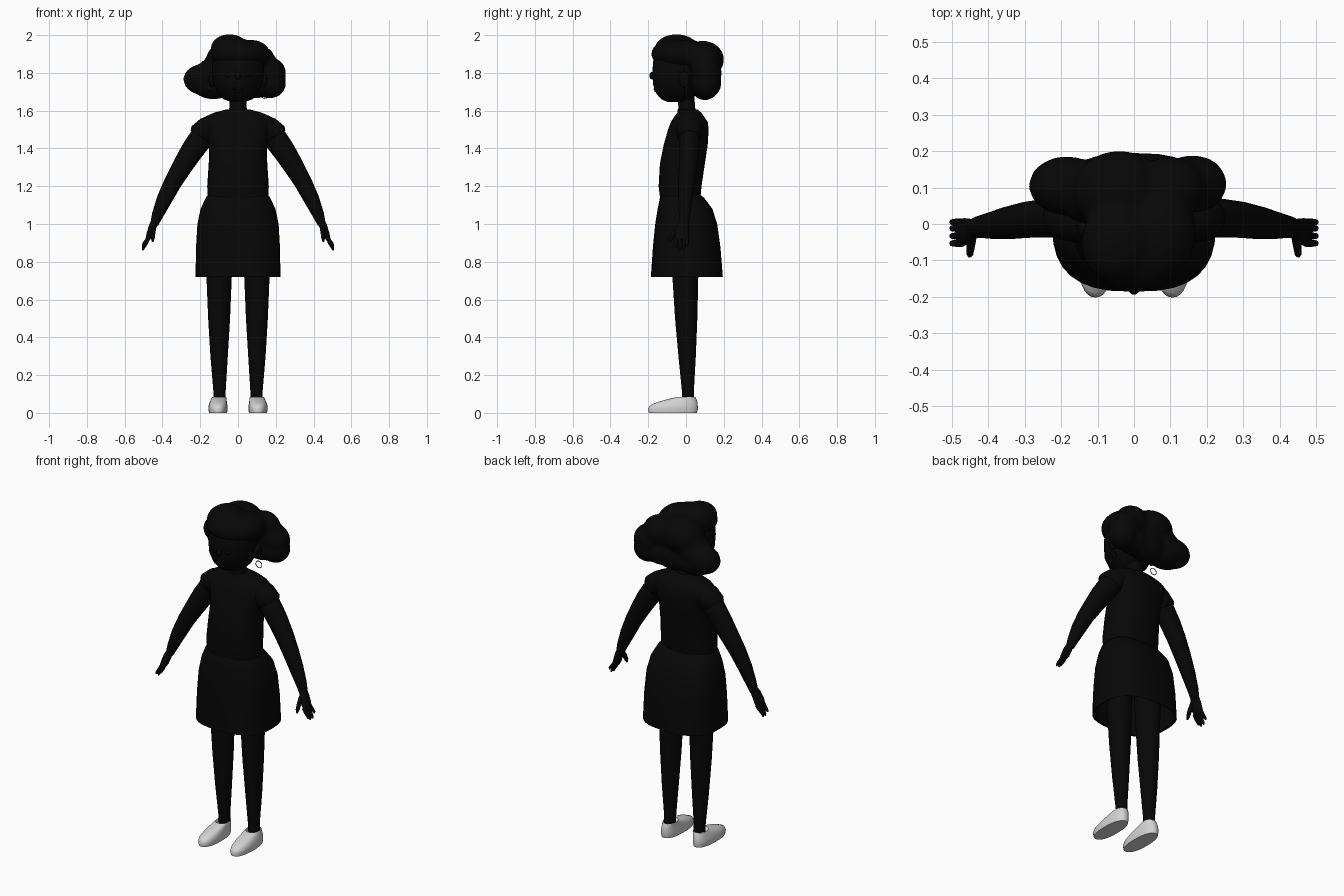
import bpy, bmesh, math
from mathutils import Vector, Matrix

if "Cube" in bpy.data.objects:
    bpy.data.objects.remove(bpy.data.objects["Cube"])


def material(name, value):
    m = bpy.data.materials.new(name)
    m.use_nodes = True
    colour = (value, value, value, 1)
    m.diffuse_color = colour
    m.node_tree.nodes["Principled BSDF"].inputs["Base Color"].default_value = colour
    return m


BLACK = material("black", 0.002)
WHITE = material("shoe white", 0.65)


def finish(name, bm, mat=BLACK, angle=50):
    bmesh.ops.recalc_face_normals(bm, faces=bm.faces)
    mesh = bpy.data.meshes.new(name)
    bm.to_mesh(mesh)
    bm.free()
    mesh.materials.append(mat)
    ob = bpy.data.objects.new(name, mesh)
    bpy.context.collection.objects.link(ob)
    bpy.ops.object.select_all(action='DESELECT')
    ob.select_set(True)
    bpy.context.view_layer.objects.active = ob
    bpy.ops.object.shade_smooth_by_angle(angle=math.radians(angle))
    return ob


def skin(bm, loops, caps=(True, True)):
    for a, b in zip(loops, loops[1:]):
        for i in range(len(a)):
            j = (i + 1) % len(a)
            bm.faces.new((a[i], a[j], b[j], b[i]))
    for use, loop in zip(caps, (loops[0], loops[-1])):
        if use:
            bm.faces.new(loop)


def body(name, rings, power=2.0, mat=BLACK, caps=(True, True), n=32):
    """Upright loft; each ring is z, centre x, half width, front y, back y."""
    bm = bmesh.new()
    loops = []
    for z, cx, w, front, back in rings:
        loop = []
        for i in range(n):
            a = math.tau * i / n
            c, s = math.cos(a), math.sin(a)
            x = math.copysign(abs(c) ** (2 / power), c) * w
            y = math.copysign(abs(s) ** (2 / power), s) * (back - front) / 2
            loop.append(bm.verts.new((cx + x, (front + back) / 2 + y, z)))
        loops.append(loop)
    skin(bm, loops, caps)
    return finish(name, bm, mat)


def limb(name, rings, n=20):
    """Loft along a path; each ring is x, y, z, half depth in y, half thickness."""
    bm = bmesh.new()
    pts = [Vector(r[:3]) for r in rings]
    loops = []
    for k, r in enumerate(rings):
        t = pts[min(k + 1, len(pts) - 1)] - pts[max(k - 1, 0)]
        v = t.cross(Vector((0, 1, 0))).normalized()
        u = v.cross(t).normalized()
        loops.append([bm.verts.new(pts[k] + u * r[3] * math.cos(math.tau * i / n)
                                   + v * r[4] * math.sin(math.tau * i / n)) for i in range(n)])
    skin(bm, loops)
    return finish(name, bm)


def blobs(name, parts):
    """Ellipsoids given by centre and radii, in one mesh."""
    bm = bmesh.new()
    for centre, radii in parts:
        bmesh.ops.create_uvsphere(bm, u_segments=24, v_segments=16, radius=1,
                                  matrix=Matrix.LocRotScale(Vector(centre), None, Vector(radii)))
    return finish(name, bm)


# Clothes and torso
body("shirt", [(1.12, 0, .16, -.135, .075), (1.2, 0, .163, -.145, .082),
               (1.32, 0, .155, -.138, .10), (1.42, 0, .152, -.118, .115),
               (1.5, 0, .175, -.095, .12), (1.54, 0, .19, -.08, .115),
               (1.57, 0, .17, -.06, .095), (1.59, 0, .125, -.045, .08),
               (1.607, 0, .06, -.045, .06)], 2.4)
body("skirt", [(1.155, 0, .155, -.125, .075), (1.14, 0, .17, -.138, .095),
               (1.08, 0, .198, -.15, .14), (1.0, 0, .215, -.163, .165),
               (.88, 0, .222, -.175, .182), (.72, 0, .225, -.186, .195),
               (.725, 0, .215, -.176, .185), (.98, 0, .2, -.15, .15)], 2.7)

# Neck and head
body("neck", [(1.58, 0, .055, -.045, .06), (1.62, 0, .045, -.04, .047),
              (1.7, 0, .045, -.05, .045)])
body("head", [(1.645, 0, .035, -.095, -.01), (1.66, 0, .075, -.13, .03),
              (1.69, 0, .105, -.157, .06), (1.74, 0, .13, -.175, .08),
              (1.81, 0, .138, -.178, .09), (1.88, 0, .135, -.172, .09),
              (1.94, 0, .1, -.14, .07), (1.96, 0, .05, -.09, .02)])
blobs("nose", [((0, -.178, 1.785), (.016, .016, .02))])
blobs("lips", [((0, -.162, 1.715), (.03, .01, .007)), ((0, -.159, 1.704), (.025, .01, .007))])

# Hair: overlapping volumes fused into one soft shape
hair = blobs("hair", [
    ((0, -.055, 1.9), (.148, .13, .08)), ((-.045, -.05, 1.93), (.1, .115, .075)),
    ((.07, -.02, 1.9), (.1, .13, .075)), ((-.04, .09, 1.87), (.13, .112, .1)),
    ((.1, .1, 1.86), (.1, .085, .09)), ((-.12, .09, 1.8), (.1, .09, .085)),
    ((-.185, .105, 1.765), (.105, .082, .082)), ((-.13, .1, 1.73), (.11, .08, .07)),
    ((.16, .11, 1.8), (.095, .08, .085)), ((.17, .11, 1.745), (.085, .078, .08)),
    ((0, .1, 1.745), (.13, .082, .09)), ((.09, .1, 1.74), (.1, .08, .075))])
remesh = hair.modifiers.new("fuse", 'REMESH')
remesh.mode = 'VOXEL'
remesh.voxel_size = .012
remesh.use_smooth_shade = True
soften = hair.modifiers.new("soften", 'SMOOTH')
soften.factor = .5
soften.iterations = 6

for side, s in (("left", 1), ("right", -1)):
    # Face details and earring
    blobs(side + "_ear", [((s * .138, -.01, 1.765), (.018, .03, .042))])
    blobs(side + "_eye", [((s * .05, -.165, 1.79), (.018, .008, .011))])
    bpy.ops.mesh.primitive_torus_add(major_radius=.02, minor_radius=.002, major_segments=24,
                                     minor_segments=6, location=(s * .142, -.005, 1.685),
                                     rotation=(math.pi / 2, 0, 0))
    ring = bpy.context.object
    ring.name = side + "_earring"
    ring.data.materials.append(BLACK)

    # Arm with short sleeve
    limb(side + "_arm", [(s * .13, .02, 1.52, .055, .06), (s * .195, .018, 1.455, .056, .064),
                         (s * .245, .016, 1.385, .053, .06), (s * .292, .012, 1.31, .05, .054),
                         (s * .345, .003, 1.22, .045, .047), (s * .39, -.004, 1.13, .037, .041),
                         (s * .425, -.008, 1.05, .03, .031), (s * .443, -.012, 1.0, .026, .022)])
    limb(side + "_sleeve", [(s * .12, .018, 1.525, .07, .06), (s * .155, .018, 1.505, .07, .068),
                            (s * .19, .018, 1.468, .064, .075), (s * .195, .018, 1.46, .056, .066)])

    # Hand with four fingers and a thumb
    limb(side + "_palm", [(s * .44, -.012, 1.01, .025, .021), (s * .453, -.018, .985, .034, .02),
                          (s * .468, -.022, .945, .038, .017), (s * .48, -.023, .915, .034, .011)])
    for k, (y, tip) in enumerate(((-.053, .875), (-.033, .86), (-.012, .862), (.005, .885))):
        limb(side + "_finger_%d" % (k + 1),
             [(s * .472, y, .93, .01, .01), (s * .488, y, (tip + .93) / 2, .01, .01),
              (s * .501, y, tip + .01, .008, .007), (s * .504, y, tip, .004, .004)], 10)
    limb(side + "_thumb", [(s * .446, -.035, .985, .014, .014), (s * .449, -.062, .955, .014, .012),
                           (s * .451, -.08, .925, .012, .01), (s * .452, -.088, .907, .005, .005)], 12)

    # Leg
    body(side + "_leg", [(.06, s * .098, .032, -.02, .042), (.12, s * .098, .033, -.022, .042),
                         (.3, s * .1, .046, -.04, .052), (.5, s * .1, .058, -.058, .06),
                         (.72, s * .1, .067, -.072, .065), (.99, s * .1, .075, -.085, .08)])

    # Slip-on shoe: flat sole rounded up into the ankle opening
    body(side + "_shoe", [(0, s * .106, .048, -.197, .058), (.022, s * .106, .051, -.202, .063),
                          (.04, s * .106, .05, -.19, .062), (.058, s * .104, .045, -.15, .06),
                          (.073, s * .102, .041, -.095, .055), (.085, s * .1, .037, -.045, .05),
                          (.07, s * .099, .033, -.03, .044)], 2.3, WHITE)
